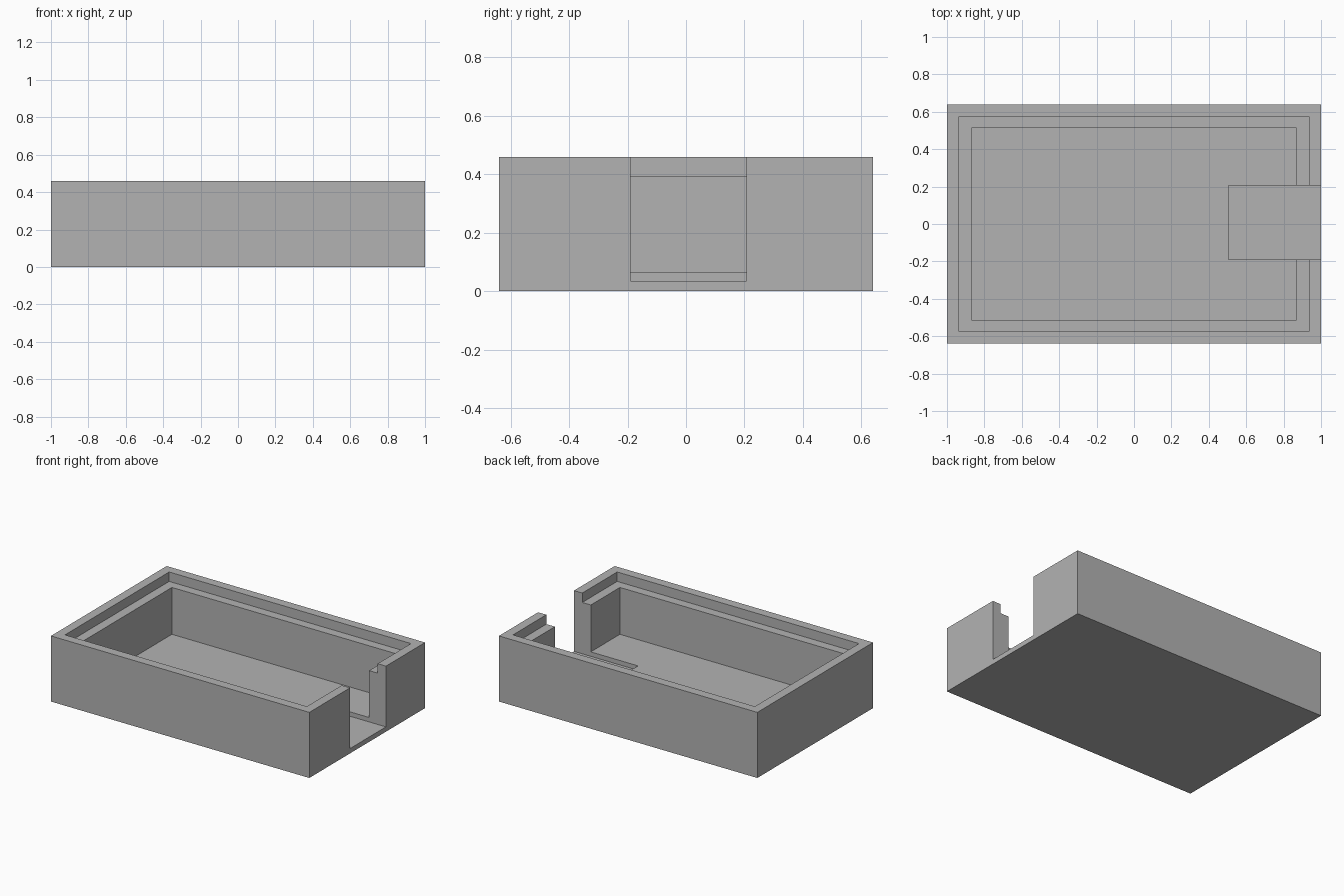
import bpy

cube = bpy.data.objects.get("Cube")
if cube:
    bpy.data.objects.remove(cube, do_unlink=True)


def box(name, low, high):
    """Axis-aligned box between two corners."""
    bpy.ops.mesh.primitive_cube_add(size=1, location=[(a + b) / 2 for a, b in zip(low, high)])
    obj = bpy.context.object
    obj.name = obj.data.name = name
    obj.scale = [b - a for a, b in zip(low, high)]
    bpy.ops.object.transform_apply(location=True, rotation=False, scale=True)
    return obj


def cut(target, cutter):
    """Subtract a cutter from the target and discard it."""
    cutter.hide_render = True
    mod = target.modifiers.new(cutter.name, "BOOLEAN")
    mod.operation = "DIFFERENCE"
    mod.solver = "EXACT"
    mod.object = cutter
    bpy.context.view_layer.objects.active = target
    bpy.ops.object.modifier_apply(modifier=mod.name)
    bpy.data.objects.remove(cutter, do_unlink=True)


HEIGHT, ABOVE = 0.459, 0.7

# Solid enclosure block
case = box("enclosure_base", (-1, -0.64, 0), (1, 0.64, HEIGHT))

# Main cavity, lid ledge and side opening with its shallow floor recess
cut(case, box("cavity", (-0.87, -0.512, 0.065), (0.87, 0.512, ABOVE)))
cut(case, box("lid_ledge", (-0.936, -0.576, 0.393), (0.936, 0.576, ABOVE)))
cut(case, box("side_opening", (0.505, -0.19, 0.034), (1.2, 0.207, ABOVE)))

# Plain grey plastic
grey = bpy.data.materials.new("grey_plastic")
grey.use_nodes = True
colour = (0.45, 0.45, 0.45, 1)
grey.diffuse_color = colour
grey.node_tree.nodes["Principled BSDF"].inputs["Base Color"].default_value = colour
case.data.materials.clear()
case.data.materials.append(grey)
for face in case.data.polygons:
    face.material_index = 0
    face.use_smooth = False
